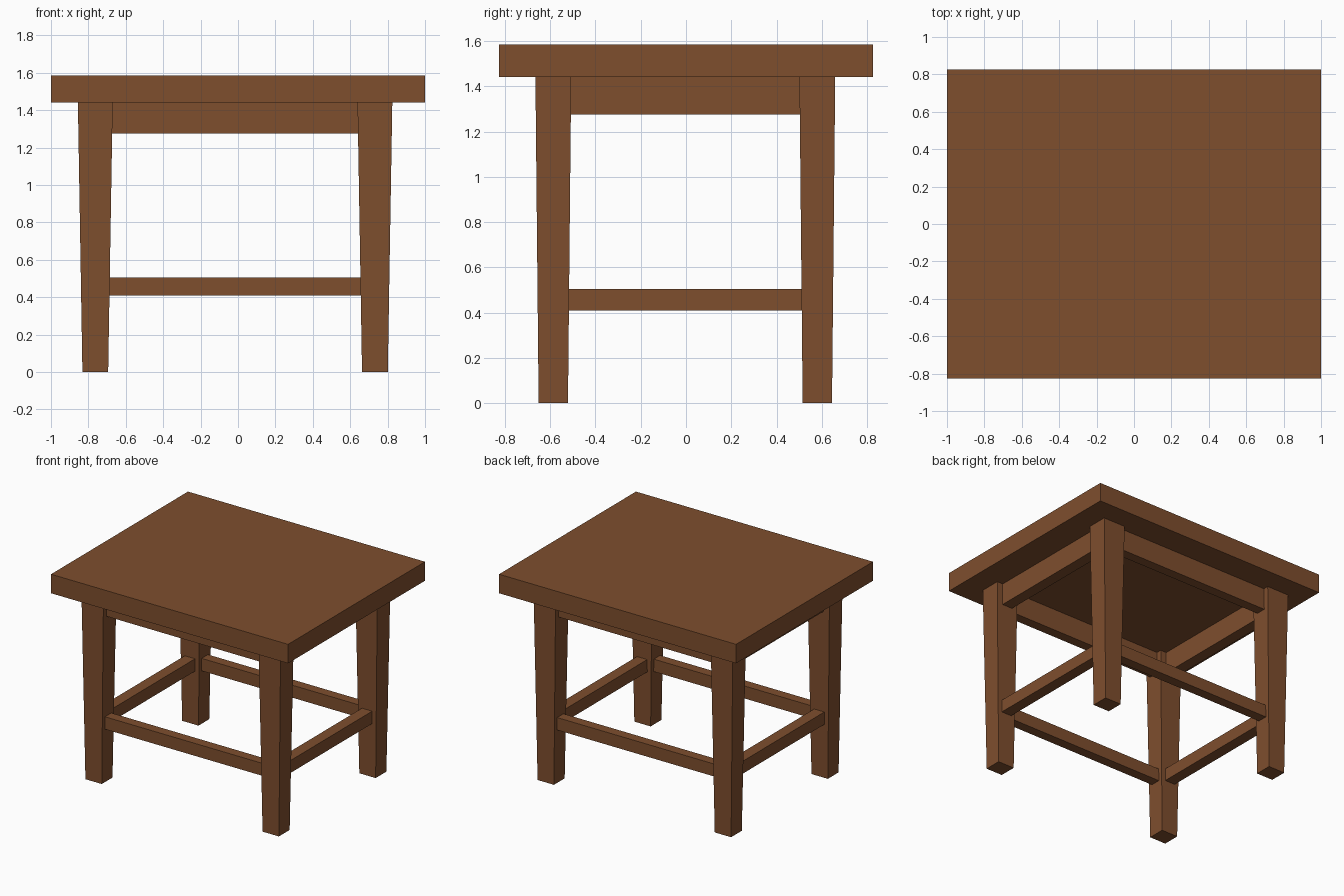
import bpy
import bmesh
from mathutils import Vector

cube = bpy.data.objects.get("Cube")
if cube:
    bpy.data.objects.remove(cube, do_unlink=True)

wood = bpy.data.materials.new("brown_wood")
wood.use_nodes = True
wood.diffuse_color = (0.21, 0.077, 0.027, 1)
wood.node_tree.nodes["Principled BSDF"].inputs["Base Color"].default_value = wood.diffuse_color


def block(name, low, high, foot_scale=(1, 1)):
    """Box between two corners; foot_scale narrows its lower end."""
    low, high = Vector(low), Vector(high)
    size, centre = high - low, (low + high) / 2
    bm = bmesh.new()
    bmesh.ops.create_cube(bm, size=1)
    for v in bm.verts:
        if v.co.z < 0:
            v.co.x *= foot_scale[0]
            v.co.y *= foot_scale[1]
        v.co = v.co * size + centre
    mesh = bpy.data.meshes.new(name)
    bm.to_mesh(mesh)
    bm.free()
    mesh.materials.append(wood)
    obj = bpy.data.objects.new(name, mesh)
    bpy.context.collection.objects.link(obj)


# Leg centres, half widths at the top, and rail half thicknesses
LEG_X = {"right": -0.763, "left": 0.732}
LEG_Y = {"front": -0.586, "back": 0.58}
HALF_X, HALF_Y = 0.093, 0.079
RAIL_X, RAIL_Y = 0.043, 0.038
UNDERSIDE = 1.44

# Table top
block("table_top", (-1, -0.825, UNDERSIDE), (1, 0.825, 1.585))

# Tapered legs
for side, x in LEG_X.items():
    for end, y in LEG_Y.items():
        block(f"{end}_{side}_leg", (x - HALF_X, y - HALF_Y, 0),
              (x + HALF_X, y + HALF_Y, UNDERSIDE), foot_scale=(0.74, 0.82))

# Aprons under the top and stretchers low between the legs
for part, bottom, top, inset in (("apron", 1.275, UNDERSIDE, 0), ("stretcher", 0.41, 0.505, 0.013)):
    x0 = LEG_X["right"] + HALF_X - inset - 0.005
    x1 = LEG_X["left"] - HALF_X + inset + 0.005
    y0 = LEG_Y["front"] + HALF_Y - inset - 0.005
    y1 = LEG_Y["back"] - HALF_Y + inset + 0.005
    for end, y in LEG_Y.items():
        block(f"{end}_{part}", (x0, y - RAIL_Y, bottom), (x1, y + RAIL_Y, top))
    for side, x in LEG_X.items():
        block(f"{side}_{part}", (x - RAIL_X, y0, bottom), (x + RAIL_X, y1, top))
